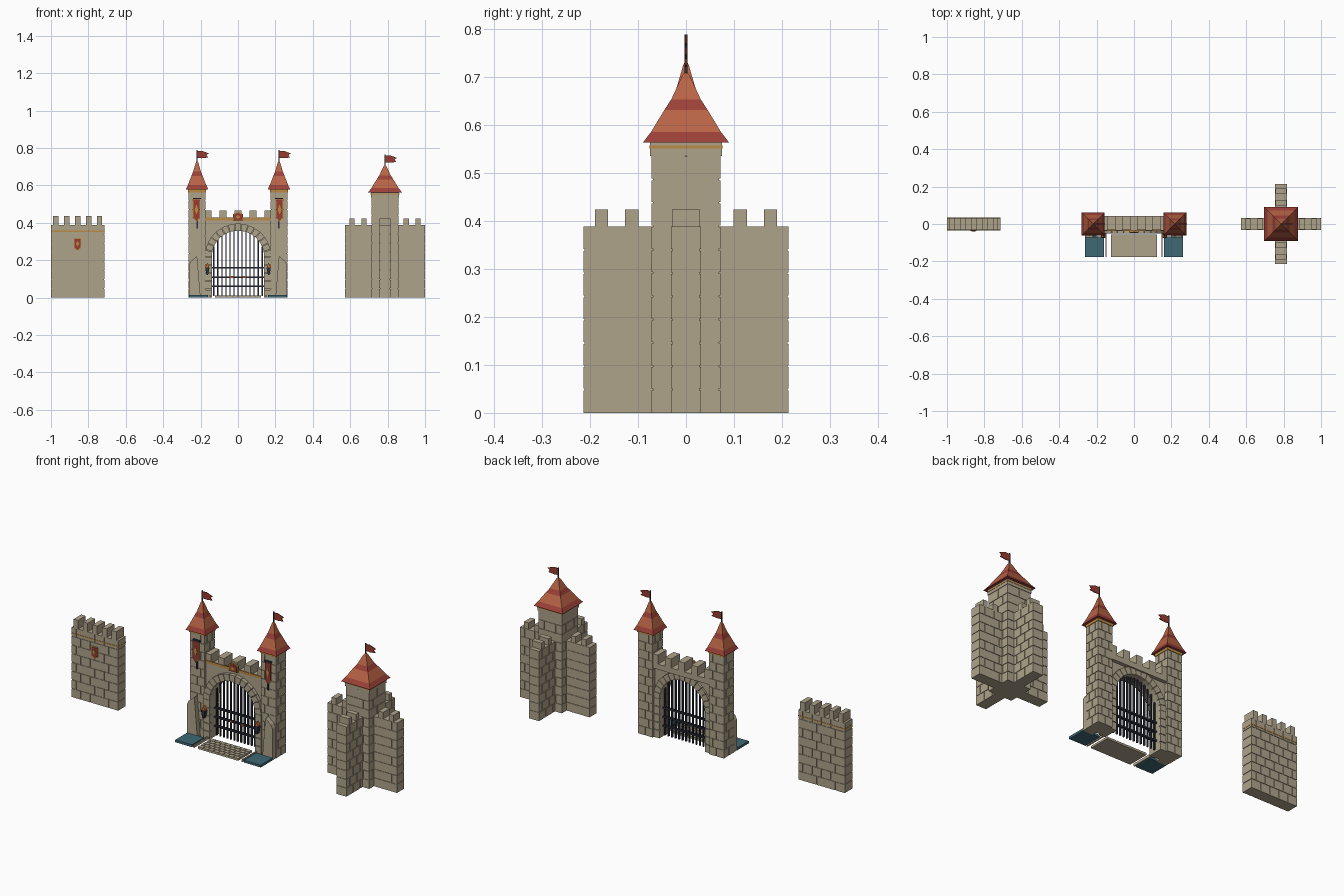
import bpy, bmesh, math

cube = bpy.data.objects.get("Cube")
if cube:
    bpy.data.objects.remove(cube)

COLORS = {
    "stone": (0.43, 0.37, 0.26), "roof_orange": (0.48, 0.125, 0.06),
    "roof_red": (0.33, 0.052, 0.038), "gold": (0.50, 0.26, 0.06),
    "banner_red": (0.31, 0.045, 0.03), "iron": (0.026, 0.03, 0.045),
    "teal": (0.05, 0.14, 0.175), "flame": (0.6, 0.15, 0.03),
}
MATS = {}
for label, rgb in COLORS.items():
    m = bpy.data.materials.new(label)
    m.use_nodes = True
    m.diffuse_color = (*rgb, 1)
    bsdf = m.node_tree.nodes["Principled BSDF"]
    bsdf.inputs["Base Color"].default_value = (*rgb, 1)
    bsdf.inputs["Roughness"].default_value = 0.9
    MATS[label] = m


def finish(name, bm, *mats):
    bmesh.ops.recalc_face_normals(bm, faces=bm.faces)
    mesh = bpy.data.meshes.new(name)
    bm.to_mesh(mesh)
    bm.free()
    for m in mats:
        mesh.materials.append(MATS[m])
    ob = bpy.data.objects.new(name, mesh)
    bpy.context.collection.objects.link(ob)
    return ob


def prism(bm, pts, y0, y1):
    """Extrude an outline in x and z from y0 to y1."""
    a = [bm.verts.new((x, y0, z)) for x, z in pts]
    b = [bm.verts.new((x, y1, z)) for x, z in pts]
    bm.faces.new(a)
    bm.faces.new(b[::-1])
    for i in range(len(pts)):
        j = (i + 1) % len(pts)
        bm.faces.new((a[i], b[i], b[j], a[j]))


def box(bm, x0, x1, y0, y1, z0, z1):
    prism(bm, [(x0, z0), (x1, z0), (x1, z1), (x0, z1)], y0, y1)


def box_part(name, mat, *bounds):
    bm = bmesh.new()
    box(bm, *bounds)
    return finish(name, bm, mat)


def plate(name, mat, pts, y0, y1):
    bm = bmesh.new()
    prism(bm, pts, y0, y1)
    return finish(name, bm, mat)


def spans(lo, hi, n, shifted, gap=0.0018):
    w = (hi - lo) / n
    cuts = [lo + (i + 0.5) * w for i in range(n)] if shifted else [lo + i * w for i in range(1, n)]
    edges = [lo] + cuts + [hi]
    return [(a + gap * (a != lo), b - gap * (b != hi)) for a, b in zip(edges, edges[1:])]


def masonry(bm, x0, x1, y0, y1, z1, nx, ny, rows):
    """Staggered block courses around a slightly smaller core."""
    d = 0.003
    box(bm, x0 + d, x1 - d, y0 + d, y1 - d, 0, z1 - 0.001)
    for r, (za, zb) in enumerate(spans(0, z1, rows, False)):
        for xa, xb in spans(x0, x1, nx, r % 2 and nx > 1):
            for ya, yb in spans(y0, y1, ny, r % 2 and ny > 1):
                box(bm, xa, xb, ya, yb, za, zb)


def roof(name, cx, half, z0, height):
    """Flared four-sided roof with alternating bands."""
    profile = [(1, 0), (0.81, 0.15), (0.5, 0.46), (0.34, 0.61), (0.09, 0.94), (0.01, 1)]
    bm = bmesh.new()
    rings = [[bm.verts.new((cx + sx * r * half, sy * r * half, z0 + h * height))
              for sx, sy in ((-1, -1), (1, -1), (1, 1), (-1, 1))] for r, h in profile]
    bm.faces.new(rings[0]).material_index = 1
    bm.faces.new(rings[-1])
    for k, (lo, hi) in enumerate(zip(rings, rings[1:])):
        for i in range(4):
            f = bm.faces.new((lo[i], lo[i - 1], hi[i - 1], hi[i]))
            f.material_index = 1 if k in (0, 2) else 0
    finish(name, bm, "roof_orange", "roof_red")
    top = z0 + height
    box_part(name + "_pole", "iron", cx - 0.003, cx + 0.003, -0.003, 0.003, top - 0.02, top + 0.053)
    flag = [(0, 0.048), (0.025, 0.05), (0.064, 0.036), (0.05, 0.027), (0.06, 0.014), (0.025, 0.01), (0, 0.012)]
    plate(name + "_flag", "banner_red", [(cx + x, top + z) for x, z in flag], -0.002, 0.002)


def diamond(cx, cz, w, h):
    return [(cx - w, cz), (cx, cz - h), (cx + w, cz), (cx, cz + h)]


def shield(cx, z0, z1, w, tip):
    return [(cx - w, z1), (cx - w, z0 + tip), (cx, z0), (cx + w, z0 + tip), (cx + w, z1)]


def banner(name, cx, z0, z1, w, tip, y):
    cz = (z0 + z1) / 2
    plate(name + "_border", "gold", shield(cx, z0, z1, w, tip), y - 0.003, y)
    plate(name + "_cloth", "banner_red", shield(cx, z0 + 0.004, z1 - 0.004, w - 0.003, tip), y - 0.005, y)
    plate(name + "_diamond", "gold", diamond(cx, cz + 0.004, w * 0.5, (z1 - z0) * 0.23), y - 0.007, y)


# Free-standing wall section
bm = bmesh.new()
masonry(bm, -1.0, -0.714, -0.033, 0.033, 0.388, 5, 1, 8)
for i in range(5):
    c = -0.857 + (i - 2) * 0.0585
    box(bm, c - 0.014, c + 0.014, -0.033, 0.033, 0.385, 0.436)
finish("wall_section", bm, "stone")
box_part("wall_trim", "gold", -1.001, -0.713, -0.0345, 0.0345, 0.352, 0.358)
banner("wall_shield", -0.858, 0.25, 0.318, 0.019, 0.014, -0.033)

# Cross-shaped corner tower
CX = 0.786
bm = bmesh.new()
masonry(bm, CX - 0.072, CX + 0.072, -0.072, 0.072, 0.535, 2, 2, 11)
box(bm, CX - 0.075, CX + 0.075, -0.075, 0.075, 0.535, 0.565)
finish("corner_tower", bm, "stone")
box_part("corner_tower_trim", "gold", CX - 0.0765, CX + 0.0765, -0.0765, 0.0765, 0.551, 0.557)
bm = bmesh.new()
masonry(bm, CX - 0.214, CX + 0.214, -0.031, 0.031, 0.388, 7, 1, 8)
masonry(bm, CX - 0.031, CX + 0.031, -0.214, 0.214, 0.388, 1, 7, 8)
for s in (-1, 1):
    for c in (0.113, 0.176):
        box(bm, CX + s * c - 0.014, CX + s * c + 0.014, -0.029, 0.029, 0.385, 0.424)
        box(bm, CX - 0.029, CX + 0.029, s * c - 0.014, s * c + 0.014, 0.385, 0.424)
finish("corner_tower_wings", bm, "stone")
roof("corner_roof", CX, 0.09, 0.563, 0.148)

# Gatehouse wall with arched opening
R, SPRING = 0.14, 0.218
arc = [(R * math.cos(math.pi * i / 20), SPRING + R * math.sin(math.pi * i / 20)) for i in range(21)]
bm = bmesh.new()
prism(bm, [(0.18, 0), (0.18, 0.415), (-0.18, 0.415), (-0.18, 0), (-R, 0)] + arc[::-1] + [(R, 0)], -0.032, 0.022)
box(bm, -0.18, 0.18, 0.02, 0.042, 0.385, 0.415)
for i in range(5):
    c = (i - 2) * 0.081
    box(bm, c - 0.019, c + 0.019, -0.034, 0.042, 0.412, 0.465)
finish("gate_wall", bm, "stone")
box_part("gate_wall_trim", "gold", -0.174, 0.174, -0.037, -0.03, 0.413, 0.427)

# Arch stones and jambs
bm = bmesh.new()
N = 15
for i in range(N):
    a, b = (math.pi * (i + t) / N for t in (0.04, 0.96))
    prism(bm, [(r * math.cos(t), SPRING + r * math.sin(t))
               for r, t in ((R, a), (0.178, a), (0.178, b), (R, b))], -0.052, 0.034)
for s in (-1, 1):
    for za, zb in spans(0, SPRING, 5, False):
        xs = sorted((s * R, s * 0.178))
        box(bm, *xs, -0.052, 0.034, za, zb)
finish("arch_stones", bm, "stone")

# Portcullis
bm = bmesh.new()
for i in range(13):
    x = (i - 6) * 0.0215
    box(bm, x - 0.0035, x + 0.0035, -0.006, 0.004, 0.008, SPRING + math.sqrt(R * R - x * x))
for z in (0.06, 0.11, 0.16):
    box(bm, -R, R, -0.009, 0.006, z - 0.004, z + 0.004)
finish("portcullis", bm, "iron")
for s in (-1, 1):
    box_part("gate_latch", "flame", s * 0.035 - 0.007, s * 0.035 + 0.007, -0.012, -0.008, 0.106, 0.115)

# Central crest
plate("crest_border", "gold", [(-0.028, 0.41), (0.028, 0.41), (0.028, 0.446), (0, 0.458), (-0.028, 0.446)], -0.042, -0.03)
plate("crest_field", "banner_red", [(-0.024, 0.415), (0.024, 0.415), (0.024, 0.442), (0, 0.453), (-0.024, 0.442)], -0.046, -0.03)
plate("crest_diamond", "gold", diamond(0, 0.431, 0.013, 0.011), -0.048, -0.03)

# Paired gate towers with their fittings
for s, side in ((-1, "right"), (1, "left")):
    c = s * 0.219
    bm = bmesh.new()
    masonry(bm, c - 0.045, c + 0.045, -0.045, 0.045, 0.565, 2, 2, 12)
    finish(side + "_gate_tower", bm, "stone")
    box_part(side + "_tower_trim", "gold", c - 0.048, c + 0.048, -0.048, 0.048, 0.563, 0.58)
    roof(side + "_gate_roof", c, 0.061, 0.577, 0.158)
    # Tapered buttress
    buttress = [(0.262, 0), (0.262, 0.175), (0.252, 0.195), (0.219, 0.222), (0.2, 0)]
    plate(side + "_buttress", "stone", [(s * x, z) for x, z in buttress], -0.072, -0.04)
    # Hanging banner and its staff
    box_part(side + "_banner_staff", "iron", c - 0.004, c + 0.004, -0.051, -0.044, 0.37, 0.53)
    box_part(side + "_banner_rail", "iron", c - 0.022, c + 0.022, -0.055, -0.044, 0.526, 0.533)
    banner(side + "_banner", c + s * 0.003, 0.405, 0.528, 0.02, 0.022, -0.05)
    # Torch
    t = s * 0.164
    plate(side + "_torch_handle", "iron",
          [(t - 0.004, 0.12), (t + 0.004, 0.12), (t + 0.012, 0.162), (t - 0.012, 0.162)], -0.074, -0.05)
    plate(side + "_torch_flame", "flame",
          [(t - 0.01, 0.162), (t + 0.01, 0.162), (t + 0.008, 0.172), (t, 0.186), (t - 0.008, 0.172)], -0.071, -0.055)
    # Water slab and kerb
    xs = sorted((s * 0.16, s * 0.263))
    box_part(side + "_water", "teal", *xs, -0.176, -0.068, 0, 0.013)
    xs = sorted((s * 0.146, s * 0.153))
    box_part(side + "_kerb", "stone", *xs, -0.176, -0.052, 0, 0.014)

# Paved approach
bm = bmesh.new()
box(bm, -0.124, 0.124, -0.176, -0.055, 0, 0.009)
for r, (ya, yb) in enumerate(spans(-0.176, -0.055, 5, False)):
    for xa, xb in spans(-0.124, 0.124, 8, r % 2):
        box(bm, xa, xb, ya, yb, 0.001, 0.012)
finish("paving", bm, "stone")
